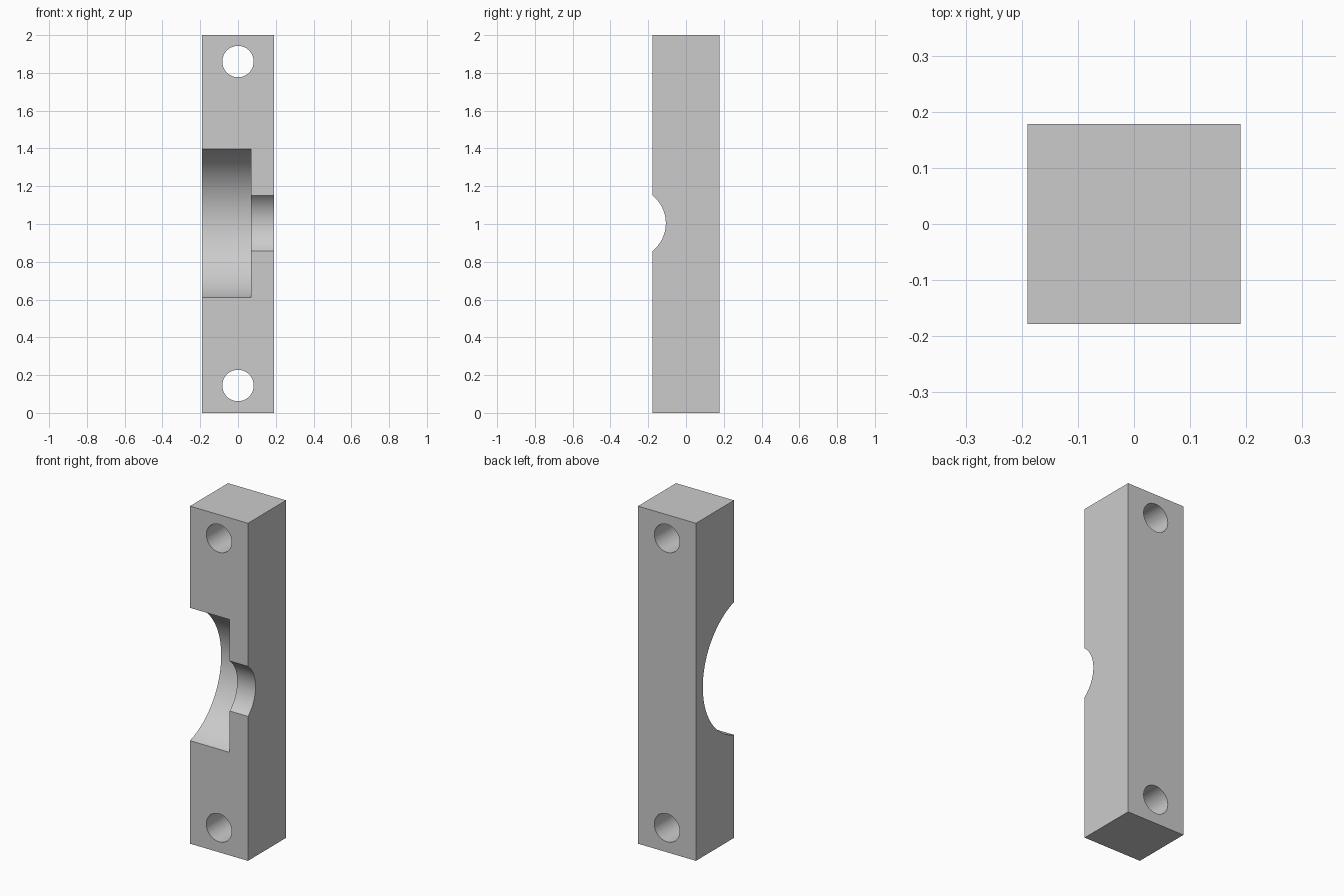
import bpy
import math

cube = bpy.data.objects.get("Cube")
if cube:
    bpy.data.objects.remove(cube)

HALF_W, HALF_D, HEIGHT = 0.19, 0.178, 2.0
BORE_Y, BORE_Z = -0.297, 1.004   # shared axis of both half-round recesses
STEP_X = 0.07                    # where the wide recess meets the narrow one

grey = bpy.data.materials.new("plain grey")
grey.use_nodes = True
colour = (0.6, 0.6, 0.6, 1)
grey.diffuse_color = colour
grey.node_tree.nodes["Principled BSDF"].inputs["Base Color"].default_value = colour


def cylinder_cutter(name, radius, length, location, rotation, sides):
    bpy.ops.mesh.primitive_cylinder_add(vertices=sides, radius=radius, depth=length,
                                        location=location, rotation=rotation)
    cutter = bpy.context.object
    cutter.name = name
    cutter.data.materials.append(grey)
    cutter.hide_render = True
    return cutter


def recess(name, radius, x0, x1):
    return cylinder_cutter(name, radius, x1 - x0, ((x0 + x1) / 2, BORE_Y, BORE_Z),
                           (0, math.pi / 2, 0), 128)


# Solid block
bpy.ops.mesh.primitive_cube_add(size=1, location=(0, 0, HEIGHT / 2))
block = bpy.context.object
block.name = "clamp_block"
block.scale = (2 * HALF_W, 2 * HALF_D, HEIGHT)
bpy.ops.object.transform_apply(location=True, rotation=True, scale=True)
block.data.materials.append(grey)

# Wide and narrow recesses, then the two bolt holes
cutters = [
    recess("wide_recess_cutter", 0.411, -0.4, STEP_X),
    recess("narrow_recess_cutter", 0.19, STEP_X - 0.05, 0.4),
]
for label, z in (("lower", 0.145), ("upper", 1.86)):
    cutters.append(cylinder_cutter(label + "_bolt_hole_cutter", 0.083, 1, (0, 0, z),
                                   (math.pi / 2, 0, 0), 64))

# Cut, then discard the cutters
bpy.context.view_layer.objects.active = block
for cutter in cutters:
    cut = block.modifiers.new(cutter.name, "BOOLEAN")
    cut.operation = "DIFFERENCE"
    cut.solver = "EXACT"
    cut.object = cutter
    bpy.ops.object.modifier_apply(modifier=cut.name)
    bpy.data.objects.remove(cutter)

# Smooth bores with crisp edges
bpy.ops.object.select_all(action="DESELECT")
block.select_set(True)
bpy.ops.object.shade_smooth_by_angle(angle=math.radians(30))
